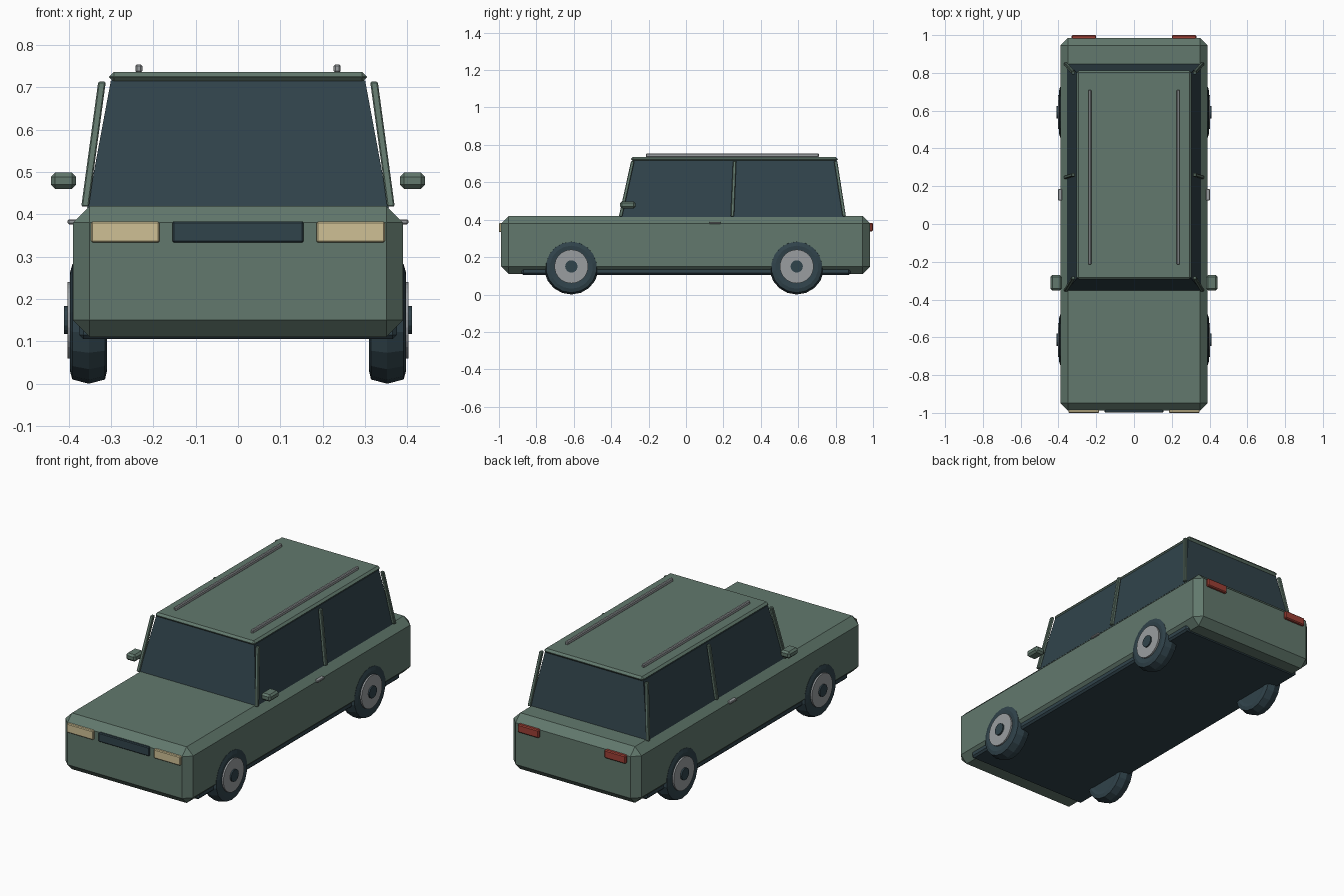
import bpy, bmesh, math
from mathutils import Vector

if "Cube" in bpy.data.objects:
    bpy.data.objects.remove(bpy.data.objects["Cube"])


def mat(name, r, g, b):
    m = bpy.data.materials.new(name)
    m.diffuse_color = (r, g, b, 1)
    m.use_nodes = True
    m.node_tree.nodes["Principled BSDF"].inputs["Base Color"].default_value = m.diffuse_color
    return m


GREEN = mat("sage green paint", 0.122, 0.19, 0.153)
DARK = mat("dark blue grey", 0.03, 0.056, 0.07)
METAL = mat("grey metal", 0.32, 0.34, 0.35)
CREAM = mat("cream lamp", 0.62, 0.53, 0.30)
RED = mat("red lamp", 0.33, 0.05, 0.035)


def finish(name, bm, material):
    bmesh.ops.recalc_face_normals(bm, faces=bm.faces)
    me = bpy.data.meshes.new(name)
    bm.to_mesh(me)
    bm.free()
    me.materials.append(material)
    ob = bpy.data.objects.new(name, me)
    bpy.context.collection.objects.link(ob)
    return ob


def box(name, x, y, z, material, bevel=0.0):
    """Box from (min, max) ranges with a single-step chamfer."""
    bm = bmesh.new()
    bmesh.ops.create_cube(bm, size=1)
    for v in bm.verts:
        v.co = Vector([(r[0] + r[1]) / 2 + c * (r[1] - r[0]) for c, r in zip(v.co, (x, y, z))])
    if bevel:
        bmesh.ops.bevel(bm, geom=bm.edges[:], offset=bevel, segments=1, affect='EDGES')
    return finish(name, bm, material)


def side_box(name, s, x, y, z, material, bevel):
    return box(name, sorted((s * x[0], s * x[1])), y, z, material, bevel)


def pillar(name, a, b, w, material):
    """Square bar leaning from a to b."""
    a, b = Vector(a), Vector(b)
    bm = bmesh.new()
    bmesh.ops.create_cube(bm, size=1)
    for v in bm.verts:
        end = b if v.co.z > 0 else a
        v.co = end + Vector((v.co.x * w, v.co.y * w, 0))
    bmesh.ops.bevel(bm, geom=bm.edges[:], offset=0.003, segments=1, affect='EDGES')
    return finish(name, bm, material)


def lathe(name, s, profile, y, z, n, material):
    """Closed solid turned about the x axis; profile is (x, radius)."""
    bm = bmesh.new()
    rings = []
    for x, r in profile:
        rings.append([bm.verts.new((s * x, y + r * math.sin(2 * math.pi * i / n),
                                    z - r * math.cos(2 * math.pi * i / n))) for i in range(n)])
    for p, q in zip(rings, rings[1:]):
        for i in range(n):
            j = (i + 1) % n
            bm.faces.new((p[i], p[j], q[j], q[i]))
    bm.faces.new(rings[0])
    bm.faces.new(rings[-1])
    return finish(name, bm, material)


# Lower body and underside
box("body", (-0.39, 0.39), (-0.988, 0.985), (0.11, 0.42), GREEN, 0.04)
box("underbody", (-0.375, 0.375), (-0.88, 0.88), (0.105, 0.15), DARK, 0.01)

# Tapered glass cabin
bm = bmesh.new()
bmesh.ops.create_cube(bm, size=1)
for v in bm.verts:
    top = v.co.z > 0
    hx = 0.30 if top else 0.356
    y0, y1 = (-0.285, 0.80) if top else (-0.352, 0.848)
    v.co = ((hx if v.co.x > 0 else -hx), (y1 if v.co.y > 0 else y0), 0.716 if top else 0.415)
finish("cabin_glass", bm, DARK)

# Roof
box("roof", (-0.304, 0.304), (-0.294, 0.812), (0.712, 0.736), GREEN, 0.011)

# Front and rear fittings
box("grille", (-0.155, 0.155), (-0.998, -0.97), (0.333, 0.383), DARK, 0.004)

for s, side in ((-1, "left"), (1, "right")):
    side_box(side + "_headlight", s, (0.185, 0.347), (-1.0, -0.97), (0.333, 0.383), CREAM, 0.004)
    side_box(side + "_taillight", s, (0.20, 0.33), (0.96, 1.0), (0.338, 0.383), RED, 0.005)
    side_box(side + "_roof_rail", s, (0.226, 0.242), (-0.215, 0.71), (0.734, 0.754), METAL, 0.004)
    side_box(side + "_mirror", s, (0.382, 0.442), (-0.352, -0.27), (0.46, 0.498), GREEN, 0.01)
    side_box(side + "_door_handle", s, (0.38, 0.402), (0.125, 0.185), (0.376, 0.388), METAL, 0.003)

    # Window pillars
    for pos, yb, yt in (("front", -0.35, -0.285), ("middle", 0.248, 0.26), ("rear", 0.846, 0.80)):
        pillar(f"{side}_{pos}_pillar", (s * 0.361, yb, 0.418), (s * 0.321, yt, 0.713), 0.018, GREEN)

    # Wheels
    for pos, y in (("front", -0.613), ("rear", 0.592)):
        n = f"{side}_{pos}_"
        lathe(n + "tyre", s, [(0.312, 0.10), (0.309, 0.115), (0.314, 0.136), (0.352, 0.146),
                              (0.391, 0.136), (0.397, 0.115), (0.394, 0.09)], y, 0.146, 18, DARK)
        lathe(n + "rim", s, [(0.36, 0.09), (0.403, 0.09)], y, 0.15, 32, METAL)
        lathe(n + "hub", s, [(0.36, 0.033), (0.411, 0.033)], y, 0.15, 16, DARK)
